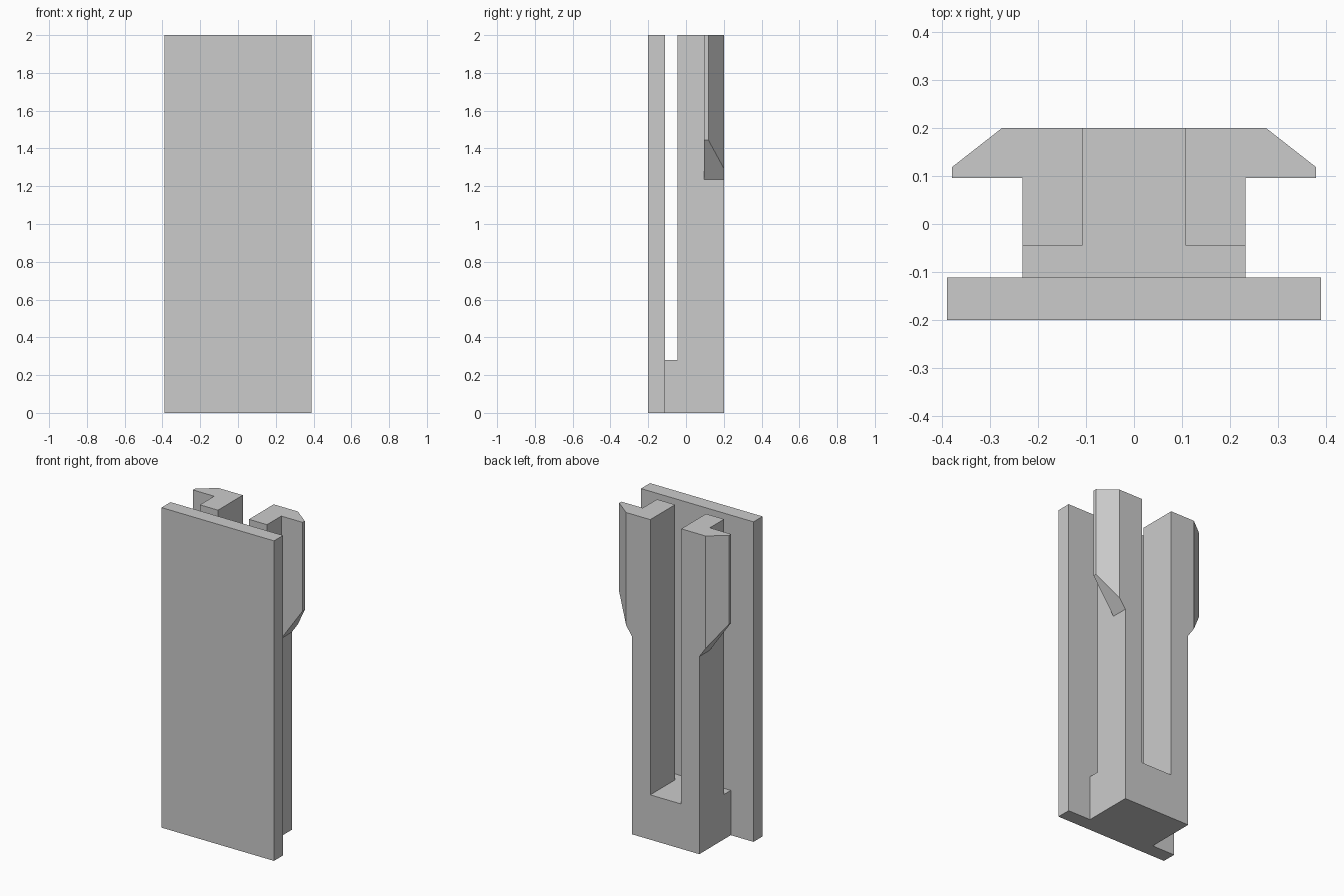
import bpy, bmesh

cube = bpy.data.objects.get("Cube")
if cube:
    bpy.data.objects.remove(cube, do_unlink=True)

grey = bpy.data.materials.new("light_grey")
grey.use_nodes = True
colour = (0.6, 0.6, 0.6, 1)
grey.diffuse_color = colour
grey.node_tree.nodes["Principled BSDF"].inputs["Base Color"].default_value = colour


def prism(name, bottom, top):
    """Closed solid between two matching outlines."""
    bm = bmesh.new()
    lo = [bm.verts.new(p) for p in bottom]
    hi = [bm.verts.new(p) for p in top]
    bm.faces.new(lo)
    bm.faces.new(hi)
    for i in range(len(lo)):
        j = (i + 1) % len(lo)
        bm.faces.new((lo[i], lo[j], hi[j], hi[i]))
    bmesh.ops.recalc_face_normals(bm, faces=bm.faces)
    mesh = bpy.data.meshes.new(name)
    bm.to_mesh(mesh)
    bm.free()
    mesh.materials.append(grey)
    obj = bpy.data.objects.new(name, mesh)
    bpy.context.collection.objects.link(obj)
    return obj


def box(name, x, y0, y1, z):
    plan = [(-x, y0), (x, y0), (x, y1), (-x, y1)]
    return prism(name, [(*p, 0) for p in plan], [(*p, z) for p in plan])


HEIGHT, BASE = 2.0, 0.28
OUT, INN = 0.232, 0.107      # outer and inner faces of the prongs
FRONT, BACK = -0.045, 0.2    # depth of the prongs

# Front plate and the foot joining it to the clip
plate = box("clip_plate", 0.389, -0.2, -0.111, HEIGHT)
foot = box("foot", OUT, -0.15, 0.05, BASE)

# U-shaped pair of prongs
half = [(OUT, 0), (OUT, HEIGHT), (INN, HEIGHT), (INN, BASE)]
outline = half + [(-x, z) for x, z in reversed(half)]
prongs = prism("prongs", [(x, FRONT, z) for x, z in outline],
               [(x, BACK, z) for x, z in outline])

# Chamfered barbs with a sloping underside, sunk into the prongs
plan = [(0.17, 0.096), (0.379, 0.096), (0.379, 0.118), (0.274, BACK), (0.17, BACK)]
barbs = []
for side, name in ((1, "left_barb"), (-1, "right_barb")):
    under = [(side * x, y, 1.235 + 1.43 * (x - OUT)) for x, y in plan]
    barbs.append(prism(name, under, [(side * x, y, HEIGHT) for x, y in plan]))

# Fuse everything into one solid
for part in [foot, prongs] + barbs:
    part.hide_render = True
    union = plate.modifiers.new("join_" + part.name, "BOOLEAN")
    union.operation = "UNION"
    union.solver = "EXACT"
    union.object = part
bpy.context.view_layer.update()
fused = bpy.data.meshes.new_from_object(
    plate.evaluated_get(bpy.context.evaluated_depsgraph_get()))
plate.modifiers.clear()
plate.data = fused
for part in [foot, prongs] + barbs:
    bpy.data.objects.remove(part, do_unlink=True)

# Merge coplanar faces
bm = bmesh.new()
bm.from_mesh(fused)
bmesh.ops.remove_doubles(bm, verts=bm.verts, dist=0.0001)
bmesh.ops.dissolve_limit(bm, angle_limit=0.01, verts=bm.verts, edges=bm.edges)
bm.to_mesh(fused)
bm.free()
